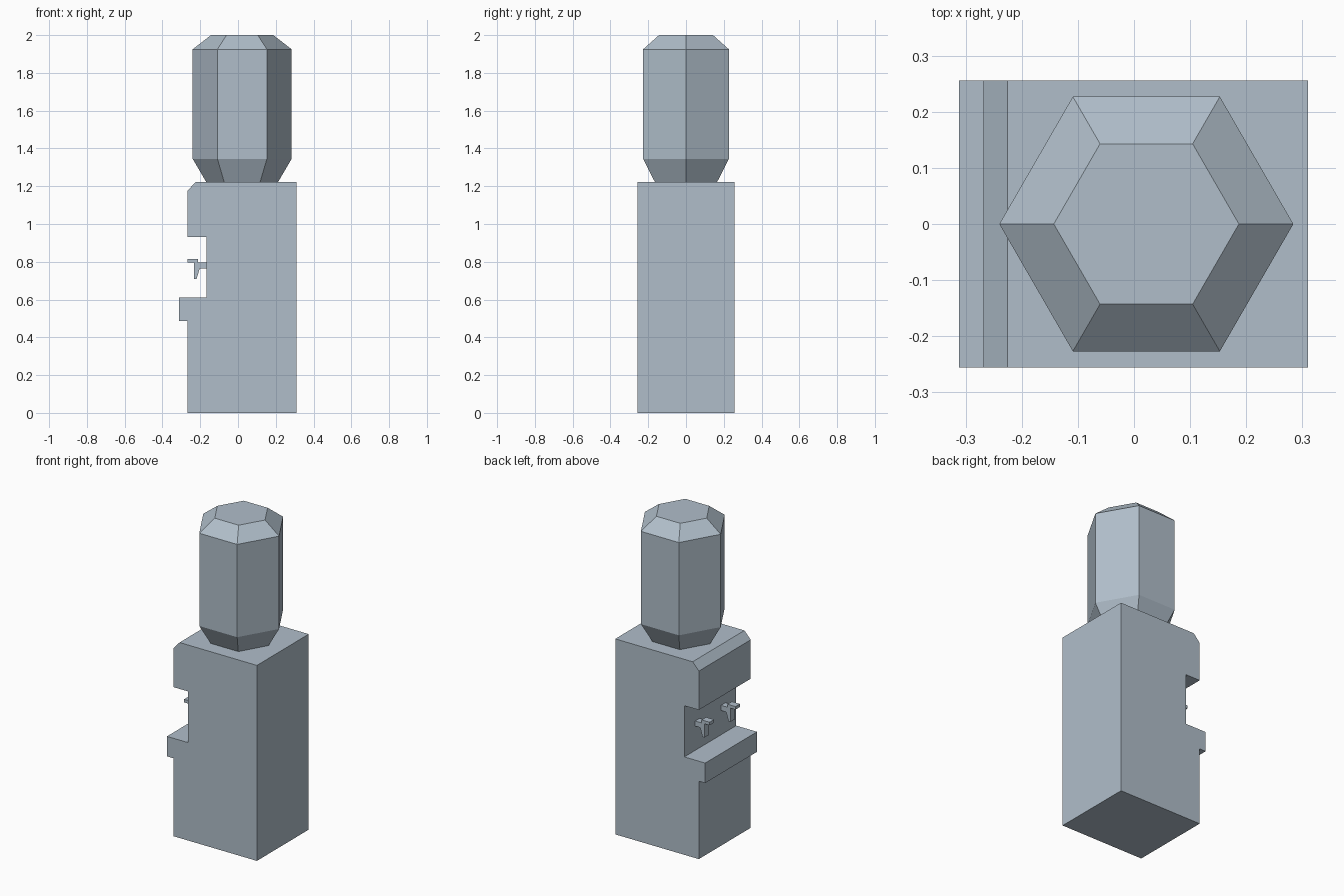
import bpy, bmesh, math

if "Cube" in bpy.data.objects:
    bpy.data.objects.remove(bpy.data.objects["Cube"])

# One blue-grey material for everything
grey = bpy.data.materials.new("blue_grey")
grey.diffuse_color = (0.434, 0.515, 0.59, 1.0)
grey.use_nodes = True
grey.node_tree.nodes["Principled BSDF"].inputs["Base Color"].default_value = grey.diffuse_color


def finish(name, bm):
    bmesh.ops.recalc_face_normals(bm, faces=bm.faces)
    mesh = bpy.data.meshes.new(name)
    bm.to_mesh(mesh)
    bm.free()
    mesh.materials.append(grey)
    obj = bpy.data.objects.new(name, mesh)
    bpy.context.collection.objects.link(obj)
    return obj


def extrude_profile(name, points, y_mid, half_width):
    """Extrude an x-z outline along y."""
    bm = bmesh.new()
    face = bm.faces.new([bm.verts.new((x, y_mid - half_width, z)) for x, z in points])
    res = bmesh.ops.extrude_face_region(bm, geom=[face])
    verts = [v for v in res["geom"] if isinstance(v, bmesh.types.BMVert)]
    bmesh.ops.translate(bm, verts=verts, vec=(0, 2 * half_width, 0))
    return finish(name, bm)


def hex_lathe(name, x_mid, rings):
    """Six-sided closed solid through (radius, height) rings."""
    bm = bmesh.new()
    loops = [[bm.verts.new((x_mid + r * math.cos(i * math.pi / 3),
                            r * math.sin(i * math.pi / 3), z)) for i in range(6)]
             for r, z in rings]
    for a, b in zip(loops, loops[1:]):
        for i in range(6):
            j = (i + 1) % 6
            bm.faces.new((a[i], a[j], b[j], b[i]))
    bm.faces.new(loops[0][::-1])
    bm.faces.new(loops[-1])
    return finish(name, bm)


# Cabinet with chamfered top edge, tap recess and drip shelf
extrude_profile("cabinet", [
    (0.31, 0), (0.31, 1.222), (-0.225, 1.222), (-0.268, 1.175),
    (-0.268, 0.932), (-0.168, 0.932), (-0.168, 0.612), (-0.312, 0.612),
    (-0.312, 0.487), (-0.268, 0.487), (-0.268, 0)], 0, 0.256)

# Water bottle
hex_lathe("bottle", 0.022, [(0.19, 1.222), (0.262, 1.345), (0.262, 1.925), (0.165, 2.0)])

# Two taps: lever, pipe and tapered spout in one outline
for side, y in (("left", 0.128), ("right", -0.128)):
    extrude_profile("tap_" + side, [
        (-0.168, 0.796), (-0.213, 0.796), (-0.213, 0.815), (-0.268, 0.815),
        (-0.268, 0.796), (-0.233, 0.796), (-0.233, 0.71), (-0.219, 0.71),
        (-0.203, 0.764), (-0.168, 0.764)], y, 0.022)
